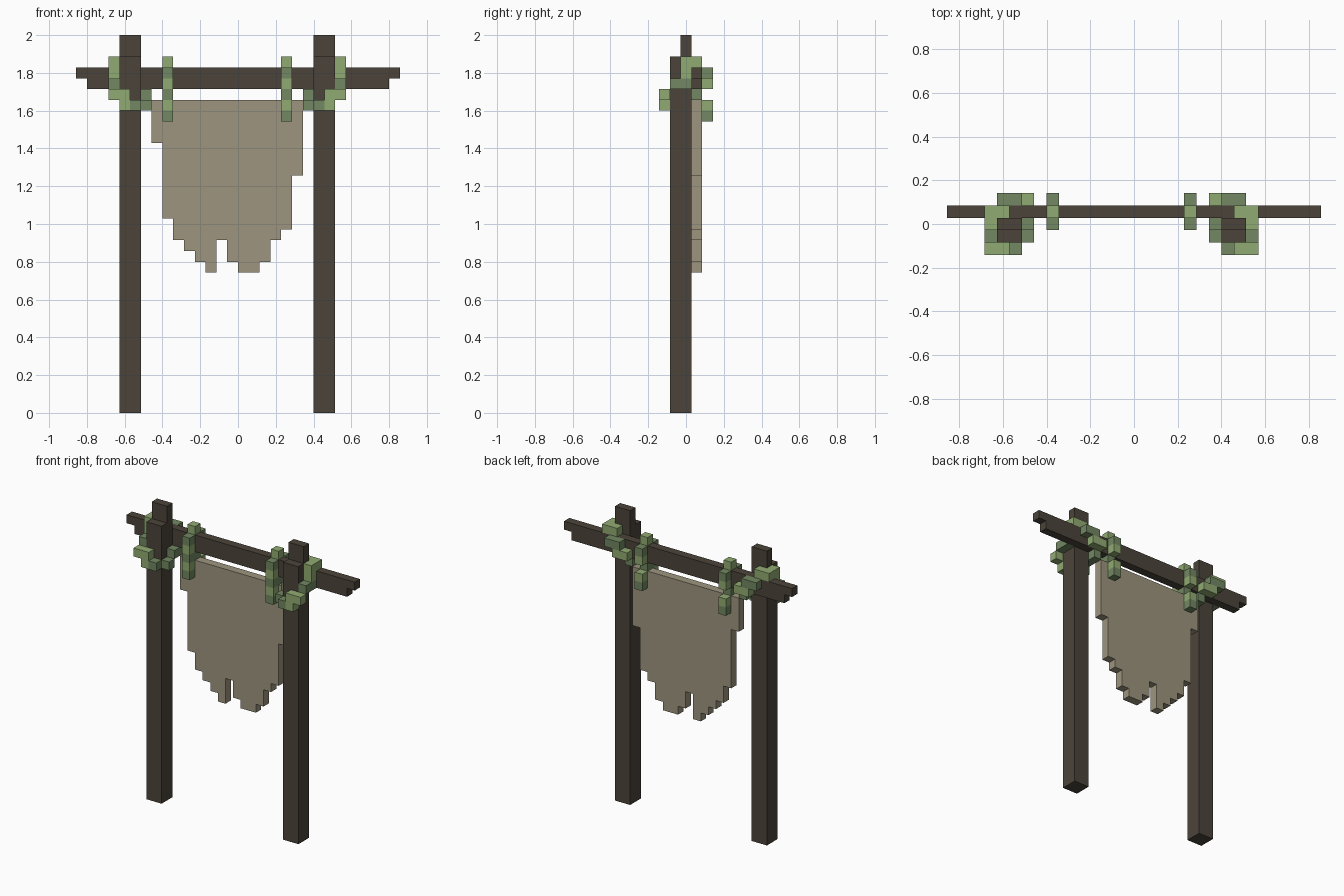
import bpy
import bmesh
from mathutils import Matrix, Vector

U = 2 / 35          # one block
MIRROR = -2         # block columns mirror about x = -1 block

if "Cube" in bpy.data.objects:
    bpy.data.objects.remove(bpy.data.objects["Cube"], do_unlink=True)


def material(name, srgb):
    linear = [((c / 255 + 0.055) / 1.055) ** 2.4 for c in srgb] + [1]
    mat = bpy.data.materials.new(name)
    mat.use_nodes = True
    mat.diffuse_color = linear
    bsdf = mat.node_tree.nodes["Principled BSDF"]
    bsdf.inputs["Base Color"].default_value = linear
    bsdf.inputs["Roughness"].default_value = 0.9
    return mat


wood = material("dark wood", (75, 68, 58))
cloth = material("beige cloth", (157, 149, 127))
leaf_light = material("light leaf", (145, 171, 114))
leaf_dark = material("dark leaf", (114, 136, 98))


def finish(bm, name, mats):
    bmesh.ops.recalc_face_normals(bm, faces=bm.faces)
    bm.transform(Matrix.Scale(U, 4))
    mesh = bpy.data.meshes.new(name)
    bm.to_mesh(mesh)
    bm.free()
    for mat in mats:
        mesh.materials.append(mat)
    obj = bpy.data.objects.new(name, mesh)
    bpy.context.collection.objects.link(obj)
    return obj


def slab(name, outline, depth, mat):
    """Extrude a closed outline along a vector, all in block units."""
    bm = bmesh.new()
    face = bm.faces.new([bm.verts.new(p) for p in outline])
    grown = bmesh.ops.extrude_face_region(bm, geom=[face], use_keep_orig=True)
    moved = [v for v in grown["geom"] if isinstance(v, bmesh.types.BMVert)]
    bmesh.ops.translate(bm, verts=moved, vec=Vector(depth))
    return finish(bm, name, [mat])


def vine(name, blocks, mirrored):
    """Cubes at (column, row, level, is_dark)."""
    bm = bmesh.new()
    for x, y, z, dark in blocks:
        cx = x + 0.5
        if mirrored:
            cx = MIRROR - cx
        place = Matrix.Translation((cx, y, z + 0.5))
        made = bmesh.ops.create_cube(bm, size=1, matrix=place)
        for face in {f for v in made["verts"] for f in v.link_faces}:
            face.material_index = dark
    return finish(bm, name, [leaf_light, leaf_dark])


# Posts, each with a narrower stub on top
for side, x in (("right", -11), ("left", 7)):
    profile = [(-1.5, 0), (0.5, 0), (0.5, 35), (-0.5, 35), (-0.5, 33), (-1.5, 33)]
    slab(side + "_post", [(x, y, z) for y, z in profile], (2, 0, 0), wood)

# Crossbeam with stepped ends
half = [(14, 30), (14, 31), (15, 31), (15, 32)]
profile = half + [(-x, z) for x, z in reversed(half)]
slab("crossbeam", [(x, 0.5, z) for x, z in profile], (0, 1, 0), wood)

# Hanging cloth with a ragged lower edge
hem = [25, 18, 16, 15, 14, 13, 16, 14, 13, 13, 14, 16, 17, 22]
profile = [(-8, 29)]
for i, z in enumerate(hem):
    for corner in ((i - 8, z), (i - 7, z)):
        profile.append(corner)
profile.append((6, 29))
slab("hanging_cloth", [(x, 0.5, z) for x, z in profile], (0, 1, 0), cloth)

# Vine binding around the post and beam
A, B, C, D = -12, -11, -10, -9
L, K = 0, 1
binding = [
    (A, 1, 32, L), (B, 1, 32, L), (B, 2, 31, K), (C, 2, 31, K), (C, 2, 30, L),
    (D, 2, 30, L), (D, 1, 29, K), (D, 0, 29, K), (D, -1, 28, K), (C, -2, 28, K),
    (B, -2, 28, L), (B, -2, 29, L), (A, -2, 29, L), (A, -1, 30, K),
    (A, 0, 30, K), (A, 0, 31, L), (A, 0, 32, L),
]

# Vine tie holding the cloth to the beam; levels alternate in shade
tie = [(-7, 0, z, z % 2) for z in range(27, 32)]
tie += [(-7, 2, z, z % 2) for z in (27, 28, 30, 31)]
tie += [(-7, 1, z, z % 2) for z in (29, 32)]

for side, mirrored in (("right", False), ("left", True)):
    vine(side + "_post_vine", binding, mirrored)
    vine(side + "_cloth_tie", tie, mirrored)
